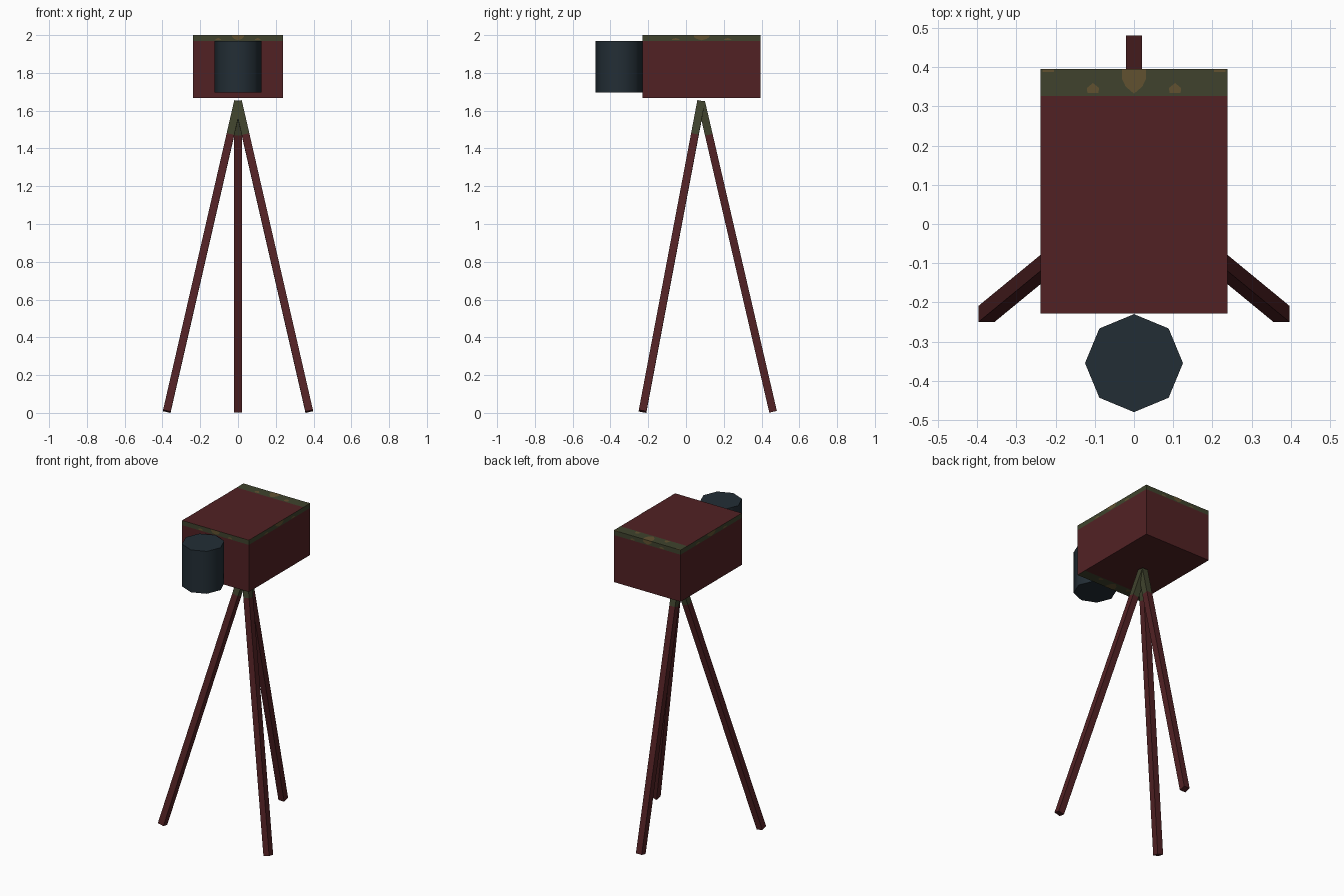
import bpy, bmesh, math
from mathutils import Vector

if "Cube" in bpy.data.objects:
    bpy.data.objects.remove(bpy.data.objects["Cube"])


def material(name, rgb):
    m = bpy.data.materials.new(name)
    m.diffuse_color = (*rgb, 1)
    m.use_nodes = True
    m.node_tree.nodes["Principled BSDF"].inputs["Base Color"].default_value = m.diffuse_color
    return m


RED = material("dark red", (0.083, 0.0155, 0.0175))
GREEN = material("olive green", (0.050, 0.055, 0.026))
TAN = material("tan", (0.120, 0.083, 0.030))
SLATE = material("dark slate", (0.0165, 0.0270, 0.036))


def finish(bm, name, mats):
    me = bpy.data.meshes.new(name)
    bm.to_mesh(me)
    bm.free()
    for m in mats:
        me.materials.append(m)
    ob = bpy.data.objects.new(name, me)
    bpy.context.collection.objects.link(ob)
    return ob


def cut(bm, co, no):
    bmesh.ops.bisect_plane(bm, geom=bm.verts[:] + bm.edges[:] + bm.faces[:],
                           plane_co=co, plane_no=no)


# Camera body: red box with a green band round the top, and strips above and below
X, Y0, Y1, Z0, Z1 = 0.238, -0.229, 0.395, 1.667, 2.0
BAND, STRIP = 0.03, 0.068
bm = bmesh.new()
bmesh.ops.create_cube(bm, size=1)
for v in bm.verts:
    v.co = Vector((v.co.x * 2 * X,
                   (Y0 + Y1) / 2 + v.co.y * (Y1 - Y0),
                   (Z0 + Z1) / 2 + v.co.z * (Z1 - Z0)))
cut(bm, (0, 0, Z1 - BAND), (0, 0, 1))
cut(bm, (0, Y1 - STRIP, 0), (0, 1, 0))
cut(bm, (0, Y0 + STRIP, 0), (0, 1, 0))
bm.normal_update()
for f in bm.faces:
    c, n = f.calc_center_median(), f.normal
    if abs(n.z) < 0.5:
        green = c.z > Z1 - BAND
    elif n.z > 0:
        green = c.y > Y1 - STRIP
    else:
        green = c.y < Y0 + STRIP
    f.material_index = int(green)
finish(bm, "camera_body", [RED, GREEN])

# Tan ornaments on the green strips: u runs along the strip, v from its inner to outer edge
MEDALLION = [(-0.065, 1), (-0.065, 0.65), (-0.045, 0.35), (0, 0.08),
             (0.045, 0.35), (0.065, 0.65), (0.065, 1)]
LEAF = [(-0.03, 0.1), (0.03, 0.1), (0.032, 0.3), (0, 0.48), (-0.032, 0.3)]
CORNER = [(-0.03, 0.9), (-0.03, 0.99), (0.03, 0.99), (0.03, 0.9)]


def ornaments(bm, inner_mid, along, outward):
    along, outward = Vector(along), Vector(outward)
    normal = along.cross(outward).normalized()
    for shape, places in ((MEDALLION, [0]), (LEAF, [-0.22, 0.22]),
                          (CORNER, [-0.46, 0.46])):
        for p in places:
            face = bm.faces.new([bm.verts.new(Vector(inner_mid) + along * (u + p)
                                              + outward * v + normal * 0.001)
                                 for u, v in shape])
            face.normal_update()
            if face.normal.dot(normal) < 0:
                face.normal_flip()


bm = bmesh.new()
YM, L, ZB = (Y0 + Y1) / 2, Y1 - Y0, Z1 - BAND
ornaments(bm, (0, Y1 - STRIP, Z1), (2 * X, 0, 0), (0, STRIP, 0))
ornaments(bm, (0, Y0 + STRIP, Z0), (2 * X, 0, 0), (0, -STRIP, 0))
ornaments(bm, (0, Y0, ZB), (2 * X, 0, 0), (0, 0, BAND))
ornaments(bm, (0, Y1, ZB), (-2 * X, 0, 0), (0, 0, BAND))
ornaments(bm, (X, YM, ZB), (0, L, 0), (0, 0, BAND))
ornaments(bm, (-X, YM, ZB), (0, -L, 0), (0, 0, BAND))
finish(bm, "band_ornaments", [TAN])

# Lens drum: upright eight-sided cylinder in front of the body
bm = bmesh.new()
bmesh.ops.create_cone(bm, cap_ends=True, segments=8, radius1=0.125,
                      radius2=0.125, depth=0.273)
drum = finish(bm, "lens_drum", [SLATE])
drum.location = (0, -0.355, 1.8335)
bpy.context.view_layer.objects.active = drum
drum.select_set(True)
bpy.ops.object.shade_smooth_by_angle(angle=math.radians(50))
drum.select_set(False)


# Tripod legs: tilted square bars with green upper ends
def leg(name, foot):
    top, foot = Vector((0, 0.08, 1.648)), Vector(foot)
    axis = top - foot
    turn = Vector((0, 0, 1)).rotation_difference(axis)
    bm = bmesh.new()
    bmesh.ops.create_cube(bm, size=1)
    for v in bm.verts:
        v.co = Vector((v.co.x * 0.041, v.co.y * 0.041, (v.co.z + 0.5) * axis.length))
    joint = axis.length * 0.893
    cut(bm, (0, 0, joint), (0, 0, 1))
    for f in bm.faces:
        f.material_index = int(f.calc_center_median().z > joint)
    for v in bm.verts:
        v.co = turn @ v.co + foot
    finish(bm, name, [RED, GREEN])


leg("front_leg_left", (-0.377, -0.230, 0.008))
leg("front_leg_right", (0.377, -0.230, 0.008))
leg("back_leg", (0, 0.461, 0.006))
